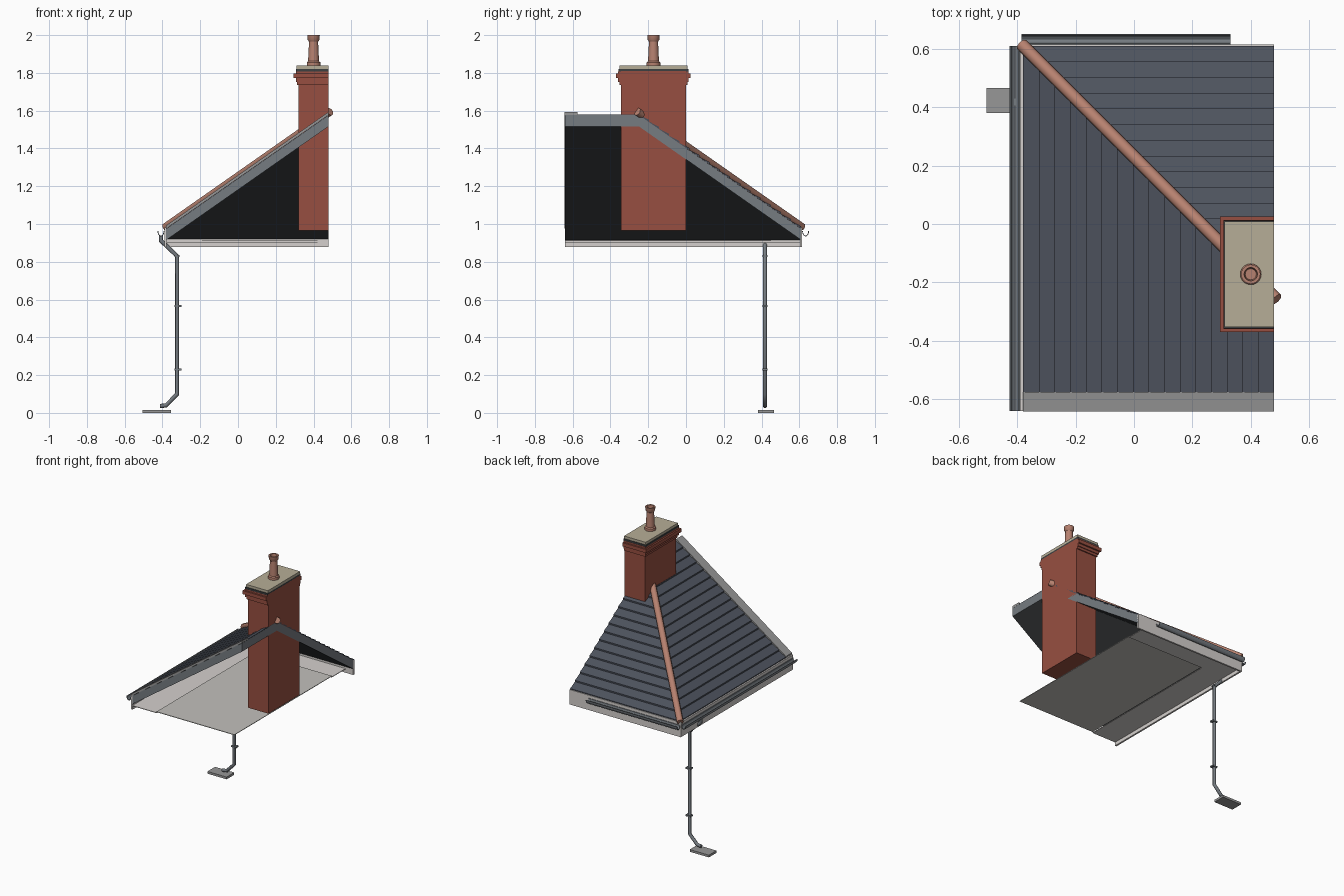
import bpy, bmesh, math
from mathutils import Vector

if "Cube" in bpy.data.objects:
    bpy.data.objects.remove(bpy.data.objects["Cube"])


def material(name, r, g, b):
    m = bpy.data.materials.new(name)
    m.use_nodes = True
    m.diffuse_color = (r, g, b, 1)
    m.node_tree.nodes["Principled BSDF"].inputs["Base Color"].default_value = (r, g, b, 1)
    return m


SLATE = material("slate", .075, .085, .11)
DARK = material("dark underside", .045, .05, .053)
METAL = material("grey metal", .18, .20, .22)
BRICK = material("red brick", .31, .078, .052)
CLAY = material("terracotta", .47, .22, .16)
STONE = material("cap stone", .47, .42, .31)
WHITE = material("white board", .66, .63, .61)
CEILING = material("ceiling board", .54, .53, .50)
CONCRETE = material("light grey", .31, .31, .31)


def finish(name, bm, *mats):
    bmesh.ops.recalc_face_normals(bm, faces=bm.faces)
    me = bpy.data.meshes.new(name)
    bm.to_mesh(me)
    bm.free()
    for m in mats:
        me.materials.append(m)
    ob = bpy.data.objects.new(name, me)
    bpy.context.collection.objects.link(ob)
    return ob


def loft(bm, lower, upper):
    """Closed solid between two matching loops."""
    a = [bm.verts.new(p) for p in lower]
    b = [bm.verts.new(p) for p in upper]
    n = len(a)
    faces = [bm.faces.new(a), bm.faces.new(b)]
    sides = [bm.faces.new((a[i], a[(i + 1) % n], b[(i + 1) % n], b[i])) for i in range(n)]
    return faces, sides


def box(name, mat, x, y, z):
    bm = bmesh.new()
    ring = [(x[0], y[0]), (x[1], y[0]), (x[1], y[1]), (x[0], y[1])]
    loft(bm, [(*p, z[0]) for p in ring], [(*p, z[1]) for p in ring])
    return finish(name, bm, mat)


def tube(name, mat, points, radius, res=2):
    cu = bpy.data.curves.new(name, "CURVE")
    cu.dimensions = "3D"
    cu.bevel_depth, cu.bevel_resolution, cu.use_fill_caps = radius, res, True
    sp = cu.splines.new("POLY")
    sp.points.add(len(points) - 1)
    for q, p in zip(sp.points, points):
        q.co = (*p, 1)
    cu.materials.append(mat)
    ob = bpy.data.objects.new(name, cu)
    bpy.context.collection.objects.link(ob)
    return ob


# Roof layout: d runs up the slope in plan, s runs along the eave from the hip corner
CX, CY, EAVE, RUN, PITCH = -.38, .61, .975, .86, .7
FRONT = 1.25


def left_slope(d, s, h=0):
    return Vector((CX + d, CY - s, EAVE + PITCH * d + h))


def back_slope(d, s, h=0):
    return Vector((CX + s, CY - d, EAVE + PITCH * d + h))


COURSES = 16
for side, place, length in (("left", left_slope, FRONT), ("back", back_slope, RUN)):
    # Roof deck with a dark soffit face and grey edges
    bm = bmesh.new()
    ring = [(0, 0), (0, length), (RUN, length)]
    if length > RUN:
        ring.append((RUN, RUN))
    caps, edges = loft(bm, [place(*p, -.06) for p in ring], [place(*p) for p in ring])
    for f in edges:
        f.material_index = 1
    finish(side + "_roof_deck", bm, DARK, METAL)

    # Overlapping slate courses
    bm = bmesh.new()
    tile_end = length - (.065 if side == "left" else 0)
    for i in range(COURSES):
        d0, d1 = RUN * i / COURSES, RUN * (i + 1) / COURSES
        ring = [(d0, d0), (d0, tile_end), (d1, tile_end), (d1, d1)]
        lift = [.013, .013, .003, .003]
        if d1 >= tile_end:
            ring, lift = ring[:3], lift[:3]
        loft(bm, [place(*p, .0005) for p in ring],
             [place(*p, h) for p, h in zip(ring, lift)])
    finish(side + "_slates", bm, SLATE)

# Verge strip along the open front edge
bm = bmesh.new()
ring = [(0, FRONT - .065), (0, FRONT + .003), (RUN, FRONT + .003), (RUN, FRONT - .065)]
loft(bm, [left_slope(*p, .001) for p in ring], [left_slope(*p, .017) for p in ring])
finish("verge_strip", bm, CONCRETE)

# Hip tiles
hip = [left_slope(d, d, .012) for d in (-.005, RUN + .008)]
tube("hip_tiles", CLAY, hip, .022)

# Fascia boards, soffits and ceiling
box("left_fascia", WHITE, (-.39, -.378), (-.64, .615), (.877, .982))
box("back_fascia", WHITE, (-.39, .48), (.603, .615), (.877, .982))
box("left_soffit", WHITE, (-.378, -.19), (-.64, .603), (.902, .906))
box("back_soffit", WHITE, (-.19, .42), (.45, .603), (.902, .906))
box("ceiling", CEILING, (-.19, .42), (-.64, .45), (.909, .913))


# Half round gutters
def gutter(name, place, start, end):
    n = 8
    arc = [(math.cos(math.pi * i / n), -math.sin(math.pi * i / n)) for i in range(n + 1)]
    prof = [(.018 * c, .028 * s) for c, s in arc] + [(.014 * c, .023 * s) for c, s in arc[::-1]]
    bm = bmesh.new()
    loft(bm, [place(c, start, z) for c, z in prof], [place(c, end, z) for c, z in prof])
    finish(name, bm, METAL)


gutter("left_gutter", lambda c, t, z: (-.408 + c, t, .962 + z), -.64, .61)
gutter("back_gutter", lambda c, t, z: (t, .633 + c, .962 + z), -.385, .33)

# Downpipe with brackets, shoe and drain
PY = .418
tube("downpipe", METAL, [(-.408, PY, .94), (-.408, PY, .912), (-.395, PY, .9), (-.322, PY, .83),
                         (-.322, PY, .1), (-.38, PY, .04), (-.413, PY, .036)], .0115)
for i, z in enumerate((.23, .565, .83)):
    box(f"pipe_bracket_{i + 1}", METAL, (-.336, -.298 if i < 2 else -.309),
        (PY - .014, PY + .014), (z - .005, z + .005))
box("drain_slab", CONCRETE, (-.505, -.355), (.38, .465), (0, .016))

# Chimney stack with corbelled courses, lead layer and cap
box("chimney_stack", BRICK, (.32, .48), (-.345, 0), (.965, 1.81))
for i, (out, z0, z1) in enumerate(((.008, 1.735, 1.752), (.014, 1.752, 1.772),
                                   (.025, 1.772, 1.797), (.014, 1.797, 1.808))):
    box(f"chimney_corbel_{i + 1}", BRICK, (.32 - out, .48), (-.345 - out, out), (z0, z1))
box("cap_bed", DARK, (.306, .48), (-.358, .012), (1.808, 1.82))
box("chimney_cap", STONE, (.31, .48), (-.352, .008), (1.82, 1.838))

# Chimney pot, turned from a profile
bm = bmesh.new()
profile = [(0, 1.836), (.036, 1.836), (.036, 1.856), (.029, 1.862), (.024, 1.965), (.031, 1.975),
           (.033, 2.0), (.023, 2.0), (.019, 1.96), (0, 1.96)]
verts = [bm.verts.new((r, 0, z)) for r, z in profile]
rim = [bm.edges.new(e) for e in zip(verts, verts[1:])]
bmesh.ops.spin(bm, geom=verts + rim, axis=(0, 0, 1), cent=(0, 0, 0),
               angle=math.tau, steps=20, use_duplicate=False)
bmesh.ops.remove_doubles(bm, verts=bm.verts, dist=.0001)
pot = finish("chimney_pot", bm, CLAY)
pot.location = (.4, -.172, 0)
bpy.ops.object.select_all(action="DESELECT")
pot.select_set(True)
bpy.context.view_layer.objects.active = pot
bpy.ops.object.shade_smooth_by_angle(angle=math.radians(35))
